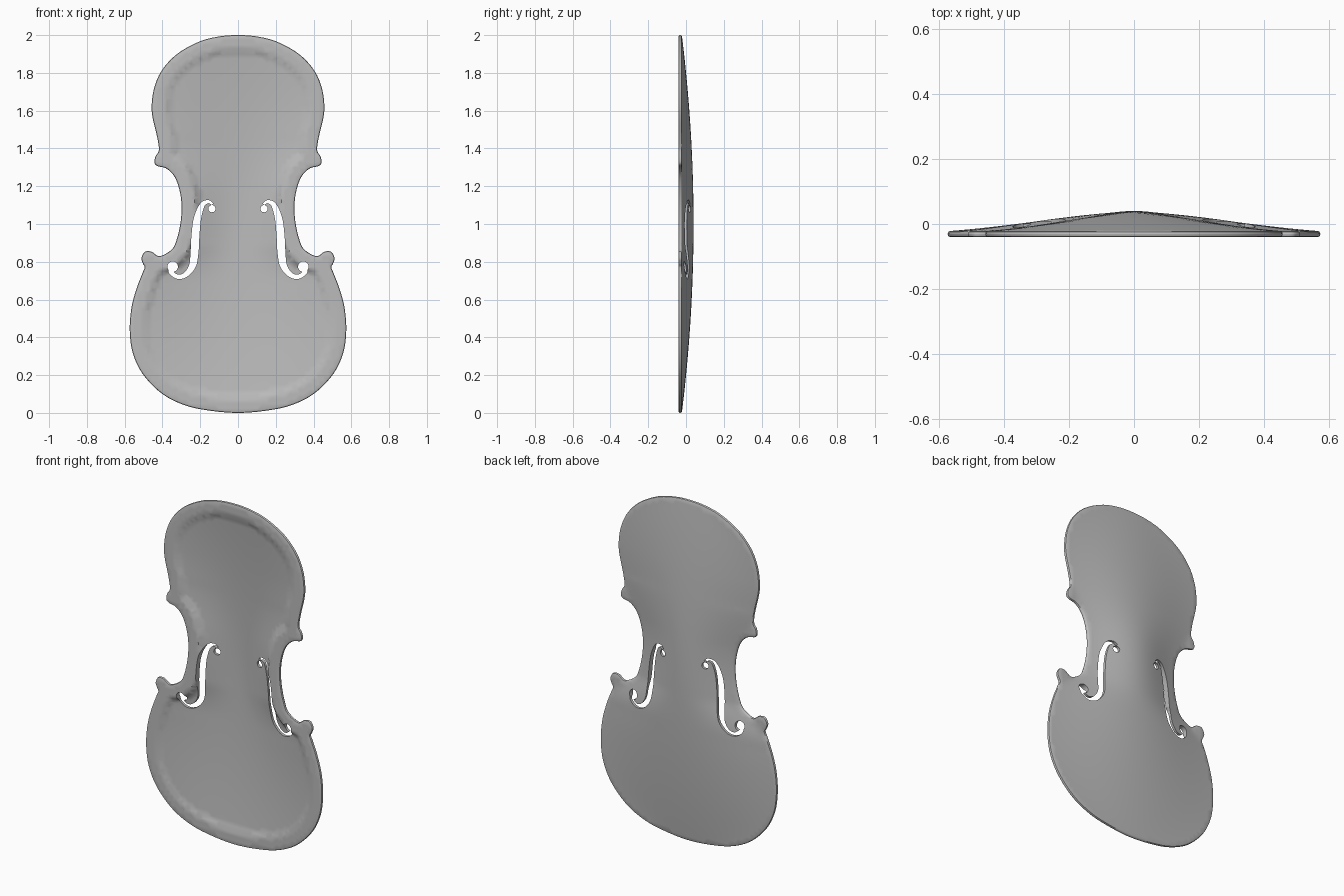
import bpy, bmesh, math
from mathutils import Vector, kdtree
from mathutils.geometry import delaunay_2d_cdt

cube = bpy.data.objects.get("Cube")
if cube:
    bpy.data.objects.remove(cube, do_unlink=True)

# Half outline (x, z) in sections, so the corners can be left out of the arching
lower_bout = [(0, 0), (.15, .012), (.28, .04), (.40, .10), (.5, .2), (.555, .31),
              (.573, .43), (.565, .55), (.54, .65), (.508, .735)]
lower_corner = [(.494, .77), (.503, .79), (.511, .82), (.492, .853), (.457, .853), (.415, .83)]
waist = [(.352, .864), (.325, .917), (.304, 1.01), (.299, 1.1), (.31, 1.18), (.336, 1.25)]
upper_corner = [(.378, 1.293), (.426, 1.307), (.442, 1.325), (.437, 1.357), (.421, 1.383)]
upper_bout = [(.42, 1.415), (.431, 1.473), (.452, 1.563), (.457, 1.632), (.442, 1.727),
              (.4, 1.818), (.32, 1.902), (.204, 1.966), (.098, 1.993), (0, 2)]

# Sound hole centre line: x, z, half width
stem = [(.135, 1.105, .006), (.156, 1.118, .008), (.188, 1.102, .013), (.214, 1.033, .019),
        (.225, .943, .021), (.23, .853, .021), (.241, .779, .018), (.278, .731, .013),
        (.32, .721, .011), (.355, .745, .011), (.36, .77, .008)]
eyes = [(.138, 1.081, .019), (.346, .774, .028)]

EDGE_BACK, EDGE_FRONT, ROUND, THICK = -.022, -.04, .008, .016


def spline(points, steps, closed=False):
    """Catmull-Rom curve through the points."""
    pts = [Vector(p) for p in points]
    n = len(pts)
    get = (lambda i: pts[i % n]) if closed else (lambda i: pts[max(0, min(n - 1, i))])
    out = []
    for i in range(n if closed else n - 1):
        a, b, c, d = (get(i + k) for k in (-1, 0, 1, 2))
        for s in range(steps):
            t = s / steps
            out.append(b + (c - a) * (t / 2) + (a * 2 - b * 5 + c * 4 - d) * (t * t / 2)
                       + (b * 3 - a - c * 3 + d) * (t ** 3 / 2))
    return out if closed else out + [pts[-1]]


def inside(p, poly):
    odd = False
    a = poly[-1]
    for b in poly:
        if (a.y > p.y) != (b.y > p.y) and p.x < a.x + (p.y - a.y) * (b.x - a.x) / (b.y - a.y):
            odd = not odd
        a = b
    return odd


def smooth(t):
    t = max(0, min(1, t))
    return t * t * (3 - 2 * t)


# Outline and a lookup of the distance to it
half = lower_bout + lower_corner + waist + upper_corner + upper_bout
loop = half + [(-x, z) for x, z in reversed(half[1:-1])]
dense = spline(loop, 64, True)
outline = dense[::8]
tree = kdtree.KDTree(len(dense))
for i, p in enumerate(dense):
    tree.insert(p.to_3d(), i)
tree.balance()


def edge_distance(p):
    return tree.find(p.to_3d())[2]


# Width of the arched area, running smoothly past the corners
width_curve = spline(lower_bout + waist + upper_bout, 12)


def half_width(z):
    for a, b in zip(width_curve, width_curve[1:]):
        if a.y <= z <= b.y and b.y > a.y:
            return a.x + (b.x - a.x) * (z - a.y) / (b.y - a.y)
    return 0


def heights(p):
    """Front and back y of the plate at a point."""
    d = edge_distance(p)
    t = min(1, abs(p.x) / max(half_width(p.y), .001))
    crown = .062 * max(0, 1 - (p.y - 1) ** 2)
    arch = crown * (.5 * (1 - t * t) + .25 * (1 + math.cos(math.pi * t)))
    k = max(0, ROUND - d)
    lip = ROUND - math.sqrt(ROUND ** 2 - k * k)
    back = EDGE_BACK + arch
    hollow = max(EDGE_FRONT, back - THICK)
    front = EDGE_FRONT + (hollow - EDGE_FRONT) * smooth((d - .07) / .03)
    return front + lip, back - lip


# Sound holes: a tapered stroke with a round eye at each end
def stroke(points):
    line = spline(points, 6)
    left, right = [], []
    for i, p in enumerate(line):
        dirn = (line[min(i + 1, len(line) - 1)] - line[max(i - 1, 0)]).xy.normalized()
        side = Vector((-dirn.y, dirn.x)) * p.z
        left.append(p.xy + side)
        right.append(p.xy - side)
    return left + right[::-1]


def circle(x, z, r, n=20):
    return [Vector((x + r * math.cos(i * math.tau / n), z + r * math.sin(i * math.tau / n)))
            for i in range(n)]


holes = [stroke(stem)] + [circle(*e) for e in eyes]
holes += [[Vector((-p.x, p.y)) for p in h] for h in holes]

# Points: constrained loops, rings inside the rim, then a regular grid
points, edges = [], []
for poly in [outline] + holes:
    start, n = len(points), len(poly)
    points += poly
    edges += [(start + i, start + (i + 1) % n) for i in range(n)]
for d in (.0025, .008, .07, .1):
    for i, p in enumerate(outline):
        run = (outline[(i + 1) % len(outline)] - outline[i - 1]).normalized()
        q = p + Vector((-run.y, run.x)) * d
        if edge_distance(q) > d * .93 and inside(q, outline):
            points.append(q)
STEP = .025
for i in range(-24, 25):
    for j in range(81):
        q = Vector((i * STEP, j * STEP))
        d = edge_distance(q)
        if d > .018 and min(abs(d - .07), abs(d - .1)) > .008 and inside(q, outline):
            points.append(q)

verts, _, tris, *_ = delaunay_2d_cdt(points, edges, [], 0, 1e-5)


def in_plate(tri):
    c = sum((verts[i] for i in tri), Vector((0, 0))) / 3
    return inside(c, outline) and not any(inside(c, h) for h in holes)


tris = [t for t in tris if in_plate(t)]

# Front and back skins joined by walls along every open edge
bm = bmesh.new()
skin = {}
for i in {i for t in tris for i in t}:
    p = verts[i]
    front, back = heights(p)
    skin[i] = (bm.verts.new((p.x, front, p.y)), bm.verts.new((p.x, back, p.y)))
directed = {(t[k], t[(k + 1) % 3]) for t in tris for k in range(3)}
for t in tris:
    bm.faces.new([skin[i][0] for i in t])
    bm.faces.new([skin[i][1] for i in reversed(t)])
for a, b in directed:
    if (b, a) not in directed:
        bm.faces.new((skin[b][0], skin[a][0], skin[a][1], skin[b][1]))
bmesh.ops.recalc_face_normals(bm, faces=bm.faces)
mesh = bpy.data.meshes.new("arched_plate")
bm.to_mesh(mesh)
bm.free()
plate = bpy.data.objects.new("arched_plate", mesh)
bpy.context.collection.objects.link(plate)

grey = bpy.data.materials.new("plain grey")
grey.use_nodes = True
colour = (.5, .5, .5, 1)
grey.diffuse_color = colour
grey.node_tree.nodes["Principled BSDF"].inputs["Base Color"].default_value = colour
mesh.materials.append(grey)

bpy.ops.object.select_all(action="DESELECT")
plate.select_set(True)
bpy.context.view_layer.objects.active = plate
bpy.ops.object.shade_smooth_by_angle(angle=math.radians(40))
